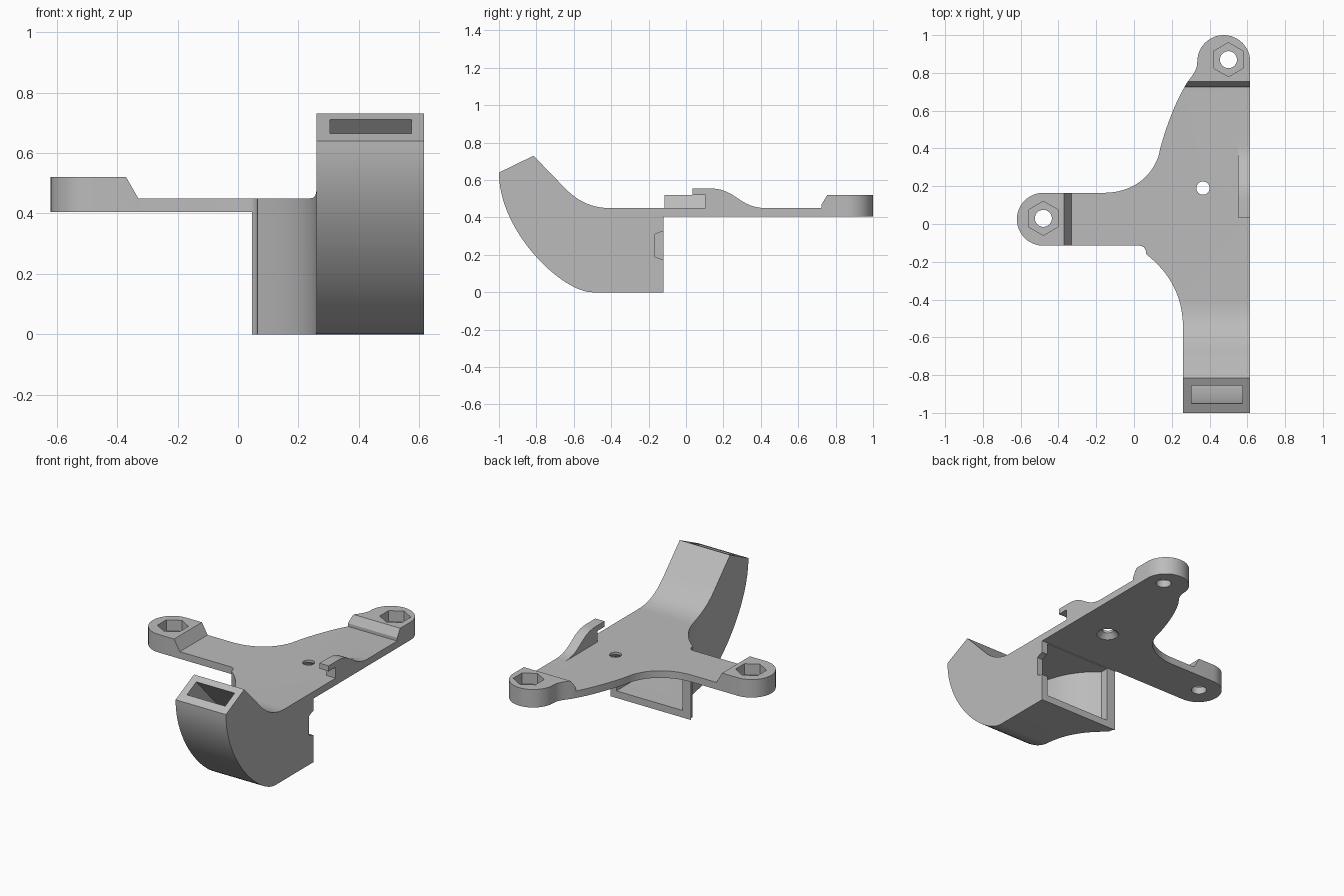
import bpy, bmesh, math
from mathutils import Vector
from mathutils.geometry import interpolate_bezier

old = bpy.data.objects.get("Cube")
if old:
    bpy.data.objects.remove(old, do_unlink=True)

grey = bpy.data.materials.new("plain grey")
grey.use_nodes = True
grey.diffuse_color = (0.5, 0.5, 0.5, 1)
grey.node_tree.nodes["Principled BSDF"].inputs["Base Color"].default_value = (0.5, 0.5, 0.5, 1)


def bez(a, b, c, d, n=14):
    """Points of a 2D Bezier curve."""
    return [(p.x, p.y) for p in interpolate_bezier(*[Vector((*q, 0)) for q in (a, b, c, d)], n)]


def arc(cx, cy, r, start, end, n=24):
    angles = [math.radians(start + (end - start) * i / n) for i in range(n + 1)]
    return [(cx + r * math.cos(a), cy + r * math.sin(a)) for a in angles]


def prism(name, points, axis, lo, hi, taper=None):
    """Extrude a 2D outline along an axis; taper gives a second outline."""
    place = {"x": lambda u, v, w: (w, u, v),
             "y": lambda u, v, w: (u, w, v),
             "z": lambda u, v, w: (u, v, w)}[axis]
    pts = [p for i, p in enumerate(points) if (Vector(p) - Vector(points[i - 1])).length > 1e-5]
    far = taper or pts
    bm = bmesh.new()
    a = [bm.verts.new(place(*p, lo)) for p in pts]
    b = [bm.verts.new(place(*p, hi)) for p in far]
    bm.faces.new(a)
    bm.faces.new(b)
    for i in range(len(a)):
        bm.faces.new((a[i - 1], a[i], b[i], b[i - 1]))
    bmesh.ops.recalc_face_normals(bm, faces=bm.faces)
    mesh = bpy.data.meshes.new(name)
    bm.to_mesh(mesh)
    bm.free()
    mesh.materials.append(grey)
    ob = bpy.data.objects.new(name, mesh)
    bpy.context.scene.collection.objects.link(ob)
    return ob


def combine(target, other, operation):
    """Apply a boolean and discard the helper."""
    mod = target.modifiers.new("boolean", "BOOLEAN")
    mod.operation, mod.solver, mod.object = operation, "EXACT", other
    bpy.context.view_layer.update()
    graph = bpy.context.evaluated_depsgraph_get()
    mesh = bpy.data.meshes.new_from_object(target.evaluated_get(graph))
    target.modifiers.clear()
    target.data = mesh
    bpy.data.objects.remove(other, do_unlink=True)


# Plan outline shared by the plate, the duct and both mounting ears
plan = ([(0.615, -1.1)] + arc(0.475, 0.86, 0.14, 0, 180)
        + bez((0.335, 0.86), (0.335, 0.8), (0.29, 0.77), (0.27, 0.73))
        + bez((0.27, 0.73), (0.21, 0.63), (0.15, 0.46), (0.13, 0.36))
        + bez((0.13, 0.36), (0.09, 0.24), (-0.02, 0.165), (-0.16, 0.165))
        + arc(-0.48, 0.025, 0.14, 90, 270)
        + bez((0.03, -0.115), (0.05, -0.115), (0.065, -0.13), (0.065, -0.16), 6)
        + bez((0.065, -0.16), (0.19, -0.26), (0.26, -0.38), (0.26, -0.56), 20)
        + [(0.26, -1.1)])

# Side profile: curved duct, flat plate and raised rear ear
side = ([(-0.12, 0.405), (-0.12, 0)]
        + bez((-0.5, 0), (-0.66, 0), (-1, 0.32), (-1, 0.64), 28)
        + [(-0.815, 0.73)]
        + bez((-0.67, 0.58), (-0.58, 0.48), (-0.5, 0.45), (-0.4, 0.45))
        + [(0.725, 0.45), (0.725, 0.47), (0.755, 0.52), (1.1, 0.52), (1.1, 0.405)])
body = prism("duct_bracket", plan, "z", -0.1, 1)
combine(body, prism("side_profile", side, "x", -1, 1), "INTERSECT")

# Raised left-hand ear with a sloped edge
ear = prism("side_ear", plan, "z", 0.3, 0.6)
ear_profile = [(-0.7, 0.405), (-0.7, 0.52), (-0.37, 0.52), (-0.33, 0.45), (-0.33, 0.405)]
combine(ear, prism("ear_profile", ear_profile, "y", -0.5, 0.5), "INTERSECT")
combine(body, ear, "UNION")

# Hooked cable clip on the straight edge
hook = ([(0.105, 0.43), (0.105, 0.52), (0.035, 0.52), (0.035, 0.555), (0.13, 0.555)]
        + bez((0.13, 0.555), (0.27, 0.555), (0.28, 0.45), (0.43, 0.45)) + [(0.43, 0.43)])
combine(body, prism("clip", hook, "x", 0.55, 0.615), "UNION")

# Hollow air passage, flaring from the outlet slot to the inlet
passage = ([(-0.1, 0.4), (-0.1, 0.045)]
           + bez((-0.5, 0.045), (-0.65, 0.045), (-0.95, 0.35), (-0.95, 0.664), 24)
           + [(-0.99, 0.75), (-0.895, 0.796), (-0.855, 0.711)]
           + bez((-0.7, 0.545), (-0.6, 0.43), (-0.5, 0.4), (-0.4, 0.4)))
flare = ([(0.575, -1.1), (0.575, -0.05), (0.11, -0.05)]
         + bez((0.11, -0.17), (0.23, -0.26), (0.305, -0.39), (0.305, -0.56), 20)
         + [(0.305, -1.1)])
cavity = prism("cavity", passage, "x", -0.2, 0.9)
combine(cavity, prism("flare", flare, "z", -0.2, 1.2), "INTERSECT")
combine(body, cavity, "DIFFERENCE")

# Latch notch in the duct wall
notch = [(-0.1, 0.33), (-0.13, 0.325), (-0.165, 0.31), (-0.165, 0.19), (-0.13, 0.175), (-0.1, 0.17)]
combine(body, prism("notch", notch, "x", 0.56, 0.7), "DIFFERENCE")

# Bolt holes with hexagonal nut pockets
for x, y in ((0.5, 0.87), (-0.48, 0.03)):
    combine(body, prism("nut_pocket", arc(x, y, 0.09, 30, 330, 5), "z", 0.45, 0.6), "DIFFERENCE")
    combine(body, prism("bolt_hole", arc(x, y, 0.045, 0, 352.5, 47), "z", 0.3, 0.6), "DIFFERENCE")

# Centre screw hole, countersunk underneath
ring = lambda r: arc(0.365, 0.19, r, 0, 352.5, 47)
combine(body, prism("screw_hole", ring(0.035), "z", 0.3, 0.6), "DIFFERENCE")
combine(body, prism("countersink", ring(0.075), "z", 0.395, 0.435, ring(0.035)), "DIFFERENCE")

# Smooth the curves, keep the edges crisp
bpy.ops.object.select_all(action="DESELECT")
body.select_set(True)
bpy.context.view_layer.objects.active = body
bpy.ops.object.shade_smooth_by_angle(angle=math.radians(25))
